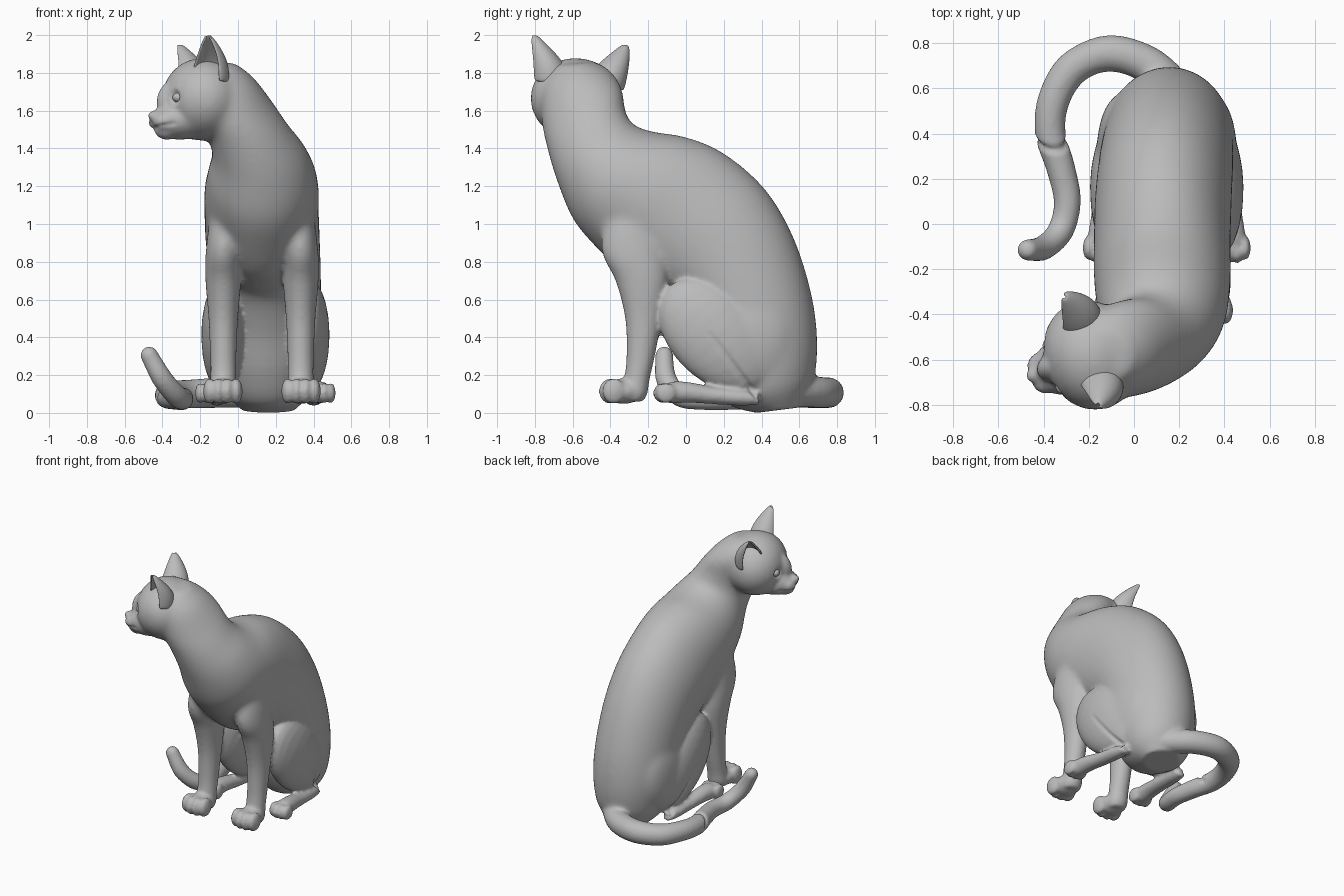
import bpy, bmesh, math
from mathutils import Vector, Matrix

cube = bpy.data.objects.get("Cube")
if cube:
    bpy.data.objects.remove(cube, do_unlink=True)

grey = bpy.data.materials.new("plain_grey")
grey.use_nodes = True
grey.diffuse_color = (0.5, 0.5, 0.5, 1)
grey.node_tree.nodes["Principled BSDF"].inputs["Base Color"].default_value = (0.5, 0.5, 0.5, 1)


def clamp(v):
    return max(0.0, min(1.0, v))


def loft(bm, rings, n=28, sub=5):
    """Skin elliptical rings (centre, semi-axis, semi-axis), smoothed along the length."""
    flat = [[c for v in ring for c in v] for ring in rings]
    fine = []
    for i in range(len(flat) - 1):
        p0, p1 = flat[max(i - 1, 0)], flat[i]
        p2, p3 = flat[i + 1], flat[min(i + 2, len(flat) - 1)]
        for k in range(sub):
            t = k / sub
            fine.append([0.5 * (2 * b + (c - a) * t + (2 * a - 5 * b + 4 * c - d) * t * t
                                + (3 * b - a - 3 * c + d) * t ** 3)
                         for a, b, c, d in zip(p0, p1, p2, p3)])
    fine.append(flat[-1])
    loops = []
    for r in fine:
        c, a, b = Vector(r[:3]), Vector(r[3:6]), Vector(r[6:])
        loops.append([bm.verts.new(c + a * math.cos(j * math.tau / n) + b * math.sin(j * math.tau / n))
                      for j in range(n)])
    faces = [bm.faces.new(loops[0]), bm.faces.new(loops[-1])]
    for lo, hi in zip(loops, loops[1:]):
        for j in range(n):
            k = (j + 1) % n
            faces.append(bm.faces.new((lo[j], lo[k], hi[k], hi[j])))
    bmesh.ops.recalc_face_normals(bm, faces=faces)


def blob(bm, centre, radii, frame=Matrix()):
    """Ellipsoid placed in a given frame."""
    m = frame @ Matrix.Translation(centre) @ Matrix.Diagonal((*radii, 1))
    bmesh.ops.create_uvsphere(bm, u_segments=24, v_segments=16, radius=1, matrix=m)


def finish(bm, name):
    """Turn a bmesh into a smooth grey object."""
    mesh = bpy.data.meshes.new(name)
    bm.to_mesh(mesh)
    bm.free()
    ob = bpy.data.objects.new(name, mesh)
    bpy.context.collection.objects.link(ob)
    mesh.materials.append(grey)
    mesh.shade_smooth()
    return ob


def soften(ob, iterations, group=""):
    mod = ob.modifiers.new("soften", 'SMOOTH')
    mod.factor = 0.5
    mod.iterations = iterations
    mod.vertex_group = group


def bake(ob):
    """Apply all modifiers."""
    dg = bpy.context.evaluated_depsgraph_get()
    mesh = bpy.data.meshes.new_from_object(ob.evaluated_get(dg))
    ob.modifiers.clear()
    ob.data = mesh
    mesh.materials.clear()
    mesh.materials.append(grey)
    mesh.shade_smooth()


# Head frame: forward, side, up (head turned to the right, slightly rolled)
fwd = Vector((-0.954, -0.30, 0)).normalized()
side = Vector((-0.30, 0.954, -0.10)).normalized()
up = side.cross(fwd)
head = Matrix.Translation((-0.19, -0.58, 1.66)) @ Matrix((fwd, side, up)).transposed().to_4x4()

# Torso and neck: back point (y, z), front point (y, z), centre x, half width
body = bmesh.new()
spine = [((0.61, 0.03), (0.37, 0.00), 0.16, 0.14),
         ((0.68, 0.19), (0.22, 0.05), 0.16, 0.225),
         ((0.695, 0.40), (0.12, 0.20), 0.155, 0.275),
         ((0.66, 0.65), (0.03, 0.42), 0.15, 0.29),
         ((0.565, 0.94), (-0.08, 0.60), 0.14, 0.298),
         ((0.415, 1.19), (-0.20, 0.67), 0.13, 0.303),
         ((0.20, 1.375), (-0.33, 0.74), 0.125, 0.303),
         ((0.00, 1.46), (-0.46, 0.86), 0.125, 0.303),
         ((-0.18, 1.49), (-0.595, 1.02), 0.125, 0.285),
         ((-0.28, 1.53), (-0.68, 1.22), 0.11, 0.247),
         ((-0.32, 1.60), (-0.735, 1.40), 0.05, 0.222),
         ((-0.34, 1.72), (-0.765, 1.55), -0.03, 0.212),
         ((-0.40, 1.81), (-0.765, 1.72), -0.10, 0.187),
         ((-0.48, 1.86), (-0.70, 1.84), -0.14, 0.13)]
rings = []
for (by, bz), (fy, fz), x, w in spine:
    rings.append(((x, (by + fy) / 2, (bz + fz) / 2), (w, 0, 0), (0, (fy - by) / 2, (fz - bz) / 2)))
loft(body, rings, n=40)

# Skull, muzzle, bridge, lip pads, chin and nose
for centre, radii in [((0, 0, 0), (0.21, 0.25, 0.22)),
                      ((0.12, 0, -0.11), (0.15, 0.13, 0.105)),
                      ((0.13, 0, -0.02), (0.122, 0.075, 0.132)),
                      ((0.225, 0.036, -0.12), (0.062, 0.058, 0.052)),
                      ((0.225, -0.036, -0.12), (0.062, 0.058, 0.052)),
                      ((0.20, 0, -0.165), (0.067, 0.062, 0.05)),
                      ((0.265, 0, -0.088), (0.04, 0.036, 0.03))]:
    blob(body, centre, radii, head)

# Front legs with toes: offset from middle, y, z, half width, half depth
leg = [(0.15, -0.24, 1.22, 0.03, 0.05), (0.185, -0.28, 1.06, 0.08, 0.13), (0.203, -0.28, 0.86, 0.095, 0.17),
       (0.205, -0.235, 0.70, 0.094, 0.138), (0.205, -0.225, 0.50, 0.078, 0.097),
       (0.205, -0.24, 0.30, 0.069, 0.075), (0.205, -0.26, 0.18, 0.068, 0.068),
       (0.205, -0.275, 0.10, 0.072, 0.07), (0.205, -0.28, 0.06, 0.055, 0.05)]
for s in (-1, 1):
    loft(body, [((0.127 + s * x, y, z), (rx, 0, 0), (0, ry, 0)) for x, y, z, rx, ry in leg])
    px = 0.127 + s * 0.207
    blob(body, (px, -0.33, 0.115), (0.088, 0.10, 0.068))
    for k in (-1.5, -0.5, 0.5, 1.5):
        blob(body, (px + k * 0.047, -0.40 + 0.018 * (abs(k) - 0.5), 0.115), (0.034, 0.062, 0.069))

# Hind legs: hip, tilted thigh, long foot and toes
foot = [(0.25, 0.39, 0.075, 0.035, 0.03), (0.255, 0.30, 0.08, 0.05, 0.042), (0.265, 0.15, 0.092, 0.054, 0.046),
        (0.28, 0.02, 0.108, 0.058, 0.054), (0.288, -0.07, 0.108, 0.062, 0.058), (0.29, -0.12, 0.10, 0.05, 0.04)]
for s in (-1, 1):
    blob(body, (0.145 + s * 0.195, 0.33, 0.40), (0.115, 0.25, 0.30))
    tilt = Matrix.Translation((0.145 + s * 0.225, 0.155, 0.41)) @ Matrix.Rotation(math.radians(-45), 4, 'X')
    blob(body, (0, 0, 0), (0.115, 0.36, 0.235), tilt)
    loft(body, [((0.145 + s * x, y, z), (rx, 0, 0), (0, 0, rz)) for x, y, z, rx, rz in foot])
    for k in (-1.5, -0.5, 0.5, 1.5):
        blob(body, (0.145 + s * 0.292 + k * 0.036, -0.12 + 0.014 * (abs(k) - 0.5), 0.105), (0.026, 0.055, 0.055))

# Tail curling round the right side with a raised tip: x, y, z, radius
tail = [(0.22, 0.55, 0.12, 0.085), (0.07, 0.70, 0.11, 0.083), (-0.11, 0.755, 0.107, 0.081),
        (-0.27, 0.69, 0.10, 0.076), (-0.355, 0.55, 0.10, 0.071), (-0.37, 0.40, 0.09, 0.068),
        (-0.325, 0.25, 0.08, 0.064), (-0.295, 0.10, 0.075, 0.06), (-0.325, -0.03, 0.09, 0.058),
        (-0.40, -0.105, 0.18, 0.055), (-0.47, -0.115, 0.305, 0.047)]
rings = []
for i, (x, y, z, r) in enumerate(tail):
    a, b = tail[max(i - 1, 0)], tail[min(i + 1, len(tail) - 1)]
    t = (Vector(b[:3]) - Vector(a[:3])).normalized()
    across = t.cross(Vector((0, 0, 1))).normalized()
    rings.append(((x, y, z), across * r, across.cross(t) * r))
loft(body, rings, n=24)
blob(body, tail[-1][:3], (0.047, 0.047, 0.047))

# Fuse everything into one skin
cat = finish(body, "body")
fuse = cat.modifiers.new("fuse", 'REMESH')
fuse.mode = 'VOXEL'
fuse.voxel_size = 0.0115
soften(cat, 6)
bake(cat)

# Blend the shoulders, neck and haunches more strongly than the face and paws
inv = head.inverted()
group = cat.vertex_groups.new(name="blend")
for v in cat.data.vertices:
    x, y, z = v.co
    w = max(clamp((z - 0.72) / 0.12), clamp((y - 0.22) / 0.15) * clamp((z - 0.15) / 0.1))
    if z > 1.4:
        w *= clamp((0.16 - (inv @ v.co).x) / 0.1) * 0.9 + 0.1
    if w > 0:
        group.add([v.index], w, 'REPLACE')
soften(cat, 45, "blend")
bake(cat)

# Press in the eye sockets, mouth line and the fold behind each shin
fold_a, fold_b = Vector((0.12, 0.43)), Vector((0.38, 0.08))
fold = fold_b - fold_a
moves = []
for v in cat.data.vertices:
    p = inv @ v.co
    depth = 0
    if p.x > 0.08 and abs(p.y) < 0.2:
        d = (p - Vector((0.185, math.copysign(0.108, p.y), 0.0))).length
        depth = 0.02 * clamp(1 - (d / 0.045) ** 2)
        if p.x > 0.14 and abs(p.y) < 0.11:
            depth += 0.007 * clamp(1 - abs(p.z + 0.155 - 1.5 * p.y * p.y) / 0.014)
    elif v.co.z < 0.5 and abs(v.co.x - 0.145) > 0.2:
        q = Vector((v.co.y, v.co.z))
        t = clamp((q - fold_a).dot(fold) / fold.length_squared)
        depth = 0.016 * t ** 0.5 * clamp(1 - (q - fold_a - fold * t).length / 0.022)
    if depth > 0:
        moves.append((v, v.normal * depth))
for v, off in moves:
    v.co -= off

# Eyes and ears, one of each per side of the head
for s, label in ((-1, "left"), (1, "right")):
    bm = bmesh.new()
    blob(bm, (0.160, s * 0.096, 0.0), (0.033, 0.033, 0.027), head)
    finish(bm, label + "_eye")

    # Ear: a curved shell open to the front and outside
    bm = bmesh.new()
    rows = []
    facing = math.atan2(s * 0.62, 0.78)
    for a, b, u, r in [(0.0, 0.155, 0.07, 0.092), (0.0, 0.162, 0.13, 0.094), (0.003, 0.182, 0.185, 0.08),
                       (0.015, 0.213, 0.24, 0.055), (0.03, 0.242, 0.288, 0.028), (0.038, 0.254, 0.314, 0.008)]:
        row = []
        for j in range(17):
            ang = facing + math.radians(62 + 236 * j / 16)
            row.append(bm.verts.new(head @ Vector((a + r * math.cos(ang), s * b + r * math.sin(ang), u))))
        rows.append(row)
    for lo, hi in zip(rows, rows[1:]):
        for j in range(16):
            bm.faces.new((lo[j], lo[j + 1], hi[j + 1], hi[j]))
    bmesh.ops.recalc_face_normals(bm, faces=bm.faces)
    ear = finish(bm, label + "_ear")
    shell = ear.modifiers.new("thickness", 'SOLIDIFY')
    shell.thickness = 0.014
    shell.offset = 0
    rounding = ear.modifiers.new("round", 'SUBSURF')
    rounding.levels = rounding.render_levels = 2
